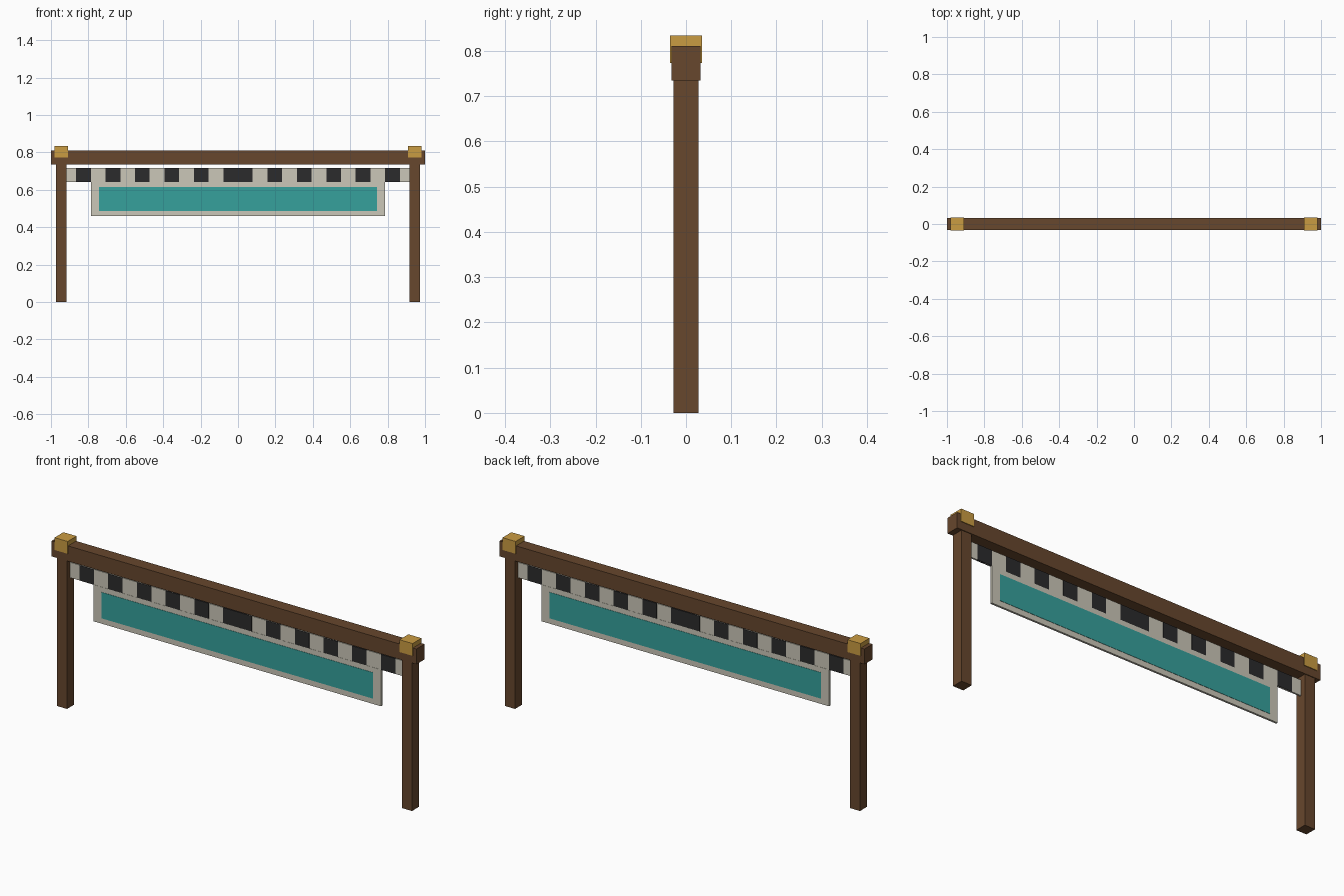
import bpy

old = bpy.data.objects.get("Cube")
if old:
    bpy.data.objects.remove(old, do_unlink=True)


def material(name, rgb):
    """Flat colour from 0-255 sRGB values, stored as linear."""
    lin = [((c / 255 + 0.055) / 1.055) ** 2.4 for c in rgb]
    m = bpy.data.materials.new(name)
    m.use_nodes = True
    m.diffuse_color = (*lin, 1)
    bsdf = next(n for n in m.node_tree.nodes if n.type == "BSDF_PRINCIPLED")
    bsdf.inputs["Base Color"].default_value = (*lin, 1)
    return m


wood = material("brown wood", (103, 71, 45))
gold = material("gold", (202, 156, 66))
cream = material("cream cloth", (203, 199, 184))
teal = material("teal cloth", (54, 161, 156))
black = material("charcoal", (43, 43, 44))


def box(name, mat, x0, x1, z0, z1, depth):
    """Box spanning x0..x1 and z0..z1, centred on y = 0."""
    bpy.ops.mesh.primitive_cube_add(size=1, location=((x0 + x1) / 2, 0, (z0 + z1) / 2))
    ob = bpy.context.object
    ob.name = name
    ob.scale = (x1 - x0, depth, z1 - z0)
    bpy.ops.object.transform_apply(location=False, rotation=False, scale=True)
    ob.data.materials.append(mat)
    return ob


# Crossbeam
box("crossbeam", wood, -1, 1, 0.735, 0.811, 0.063)

# Posts and end caps
for side, s in (("left", 1), ("right", -1)):
    x = s * 0.945
    box(side + "_post", wood, x - 0.028, x + 0.028, 0, 0.735, 0.056)
    box(side + "_cap", gold, x - 0.036, x + 0.036, 0.773, 0.834, 0.07)

# Hanging cloth: checkered strip and banner
box("checker_strip", cream, -0.917, 0.917, 0.641, 0.717, 0.008)
box("banner", cream, -0.787, 0.787, 0.46, 0.641, 0.01)
box("banner_panel", teal, -0.743, 0.743, 0.487, 0.616, 0.013)

# Dark checks, mirrored about the centre
pitch = 0.1573
for k in range(6):
    for side, s in (("left", 1), ("right", -1)):
        x = s * (k + 0.25) * pitch
        box(f"{side}_check_{k + 1}", black, x - pitch / 4, x + pitch / 4,
            0.641, 0.717, 0.0095)
